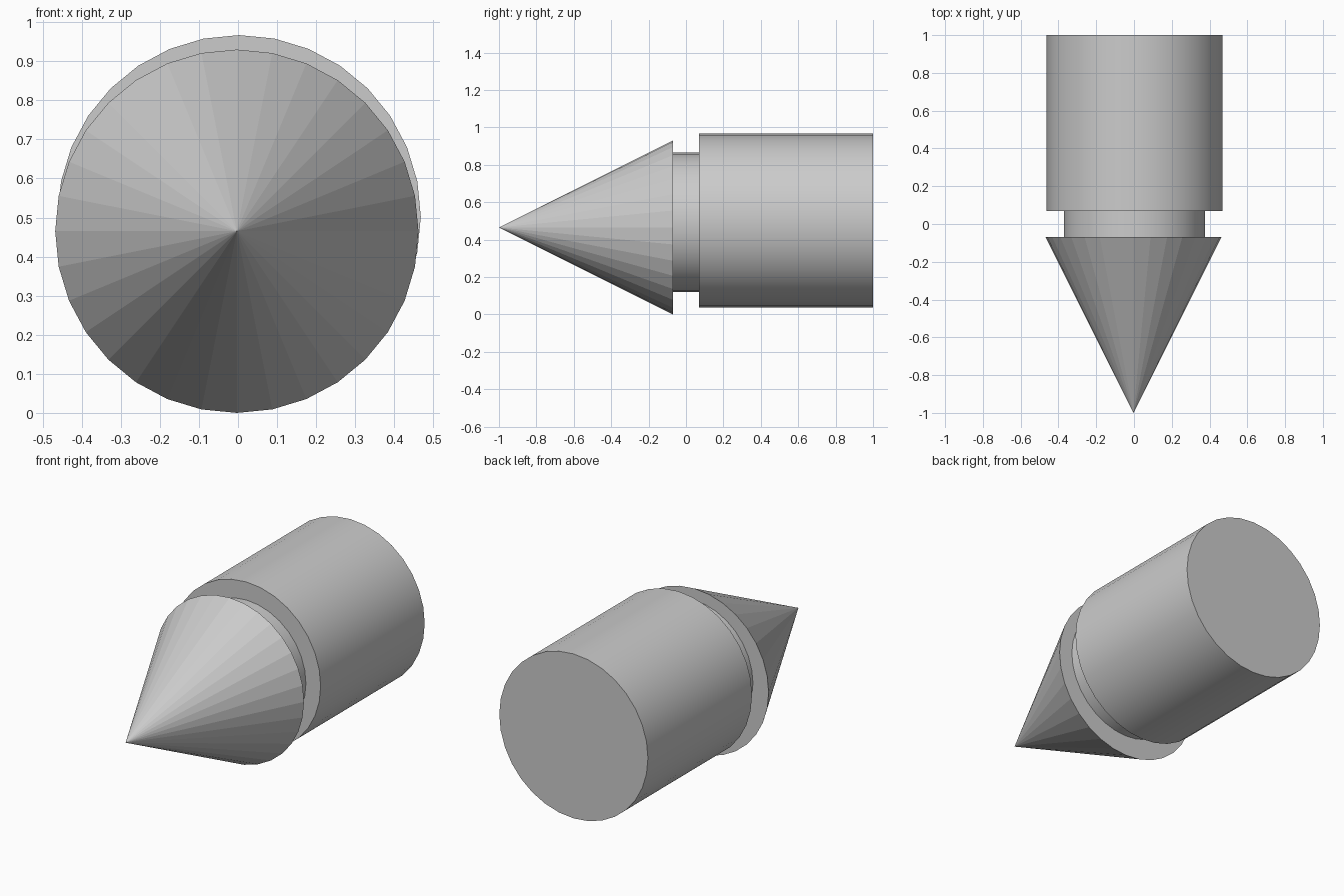
import bpy
from math import radians, pi

if "Cube" in bpy.data.objects:
    bpy.data.objects.remove(bpy.data.objects["Cube"])

SIDES = 32
R = 0.465


def turned(name, r_front, r_back, y0, y1, x, z, smooth):
    """Round part lying along y, from y0 (front) to y1 (back)."""
    bpy.ops.mesh.primitive_cone_add(
        vertices=SIDES, radius1=r_back, radius2=r_front, depth=y1 - y0,
        location=(x, (y0 + y1) / 2, z), rotation=(pi / 2, 0, 0))
    ob = bpy.context.object
    ob.name = name
    bpy.ops.object.transform_apply(location=False, rotation=True, scale=False)
    if smooth:
        bpy.ops.object.shade_smooth_by_angle(angle=radians(30))
    return ob


# Faceted pointed nose
turned("nose_cone", 0, R, -1.0, -0.07, -0.003, R, False)
# Narrow neck joining nose and body
turned("neck", 0.373, 0.373, -0.07, 0.07, 0.003, 0.492, True)
# Smooth main body
turned("body", R, R, 0.07, 1.0, 0.003, 0.502, True)
